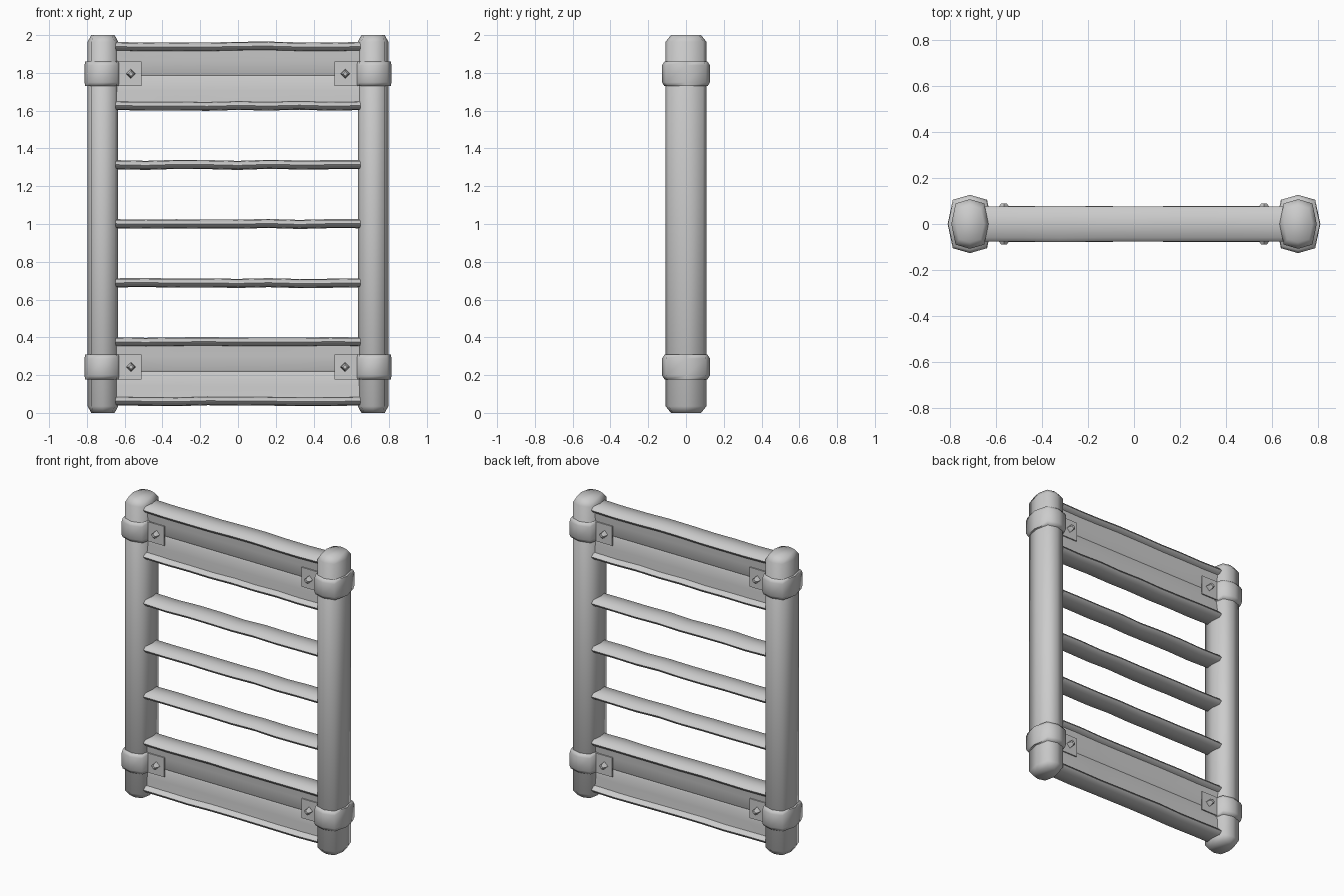
import bpy
import bmesh
import math
import random
from mathutils import Vector

random.seed(4)

if "Cube" in bpy.data.objects:
    bpy.data.objects.remove(bpy.data.objects["Cube"], do_unlink=True)

# Single plain grey for every part
GREY = (0.6, 0.6, 0.6, 1)
grey = bpy.data.materials.new("plain grey")
grey.use_nodes = True
grey.diffuse_color = GREY
grey.node_tree.nodes["Principled BSDF"].inputs["Base Color"].default_value = GREY


def finish(name, bm, angle):
    bmesh.ops.recalc_face_normals(bm, faces=bm.faces)
    mesh = bpy.data.meshes.new(name)
    bm.to_mesh(mesh)
    bm.free()
    obj = bpy.data.objects.new(name, mesh)
    bpy.context.collection.objects.link(obj)
    mesh.materials.append(grey)
    bpy.ops.object.select_all(action='DESELECT')
    obj.select_set(True)
    bpy.context.view_layer.objects.active = obj
    bpy.ops.object.shade_smooth_by_angle(angle=math.radians(angle))
    return obj


def loft(name, rings, angle=65):
    """Skin a row of closed rings and cap both ends."""
    bm = bmesh.new()
    rows = [[bm.verts.new(p) for p in ring] for ring in rings]
    for a, b in zip(rows, rows[1:]):
        for i in range(len(a)):
            j = (i + 1) % len(a)
            bm.faces.new((a[i], a[j], b[j], b[i]))
    bm.faces.new(rows[0])
    bm.faces.new(rows[-1])
    return finish(name, bm, angle)


def octagon(a, b):
    """Squarish eight-sided outline with its points on the axes."""
    u, v = a * 0.77, b * 0.83
    return [(a, 0), (u, v), (0, b), (-u, v), (-a, 0), (-u, -v), (0, -b), (u, -v)]


def upright(name, x, a, b, levels, angle=65):
    """Vertical octagonal part; levels hold (z, x scale, y scale)."""
    rings = [[(x + p * sx, q * sy, z) for p, q in octagon(a, b)]
             for z, sx, sy in levels]
    return loft(name, rings, angle)


def box(name, size, centre):
    bm = bmesh.new()
    bmesh.ops.create_cube(bm, size=1)
    for v in bm.verts:
        v.co = Vector(c * s for c, s in zip(v.co, size)) + Vector(centre)
    return finish(name, bm, 30)


POST_X = 0.715
BAND_Z = (0.243, 1.795)

for side, s in (("left", 1), ("right", -1)):
    # Posts with chamfered ends
    upright(side + "_post", s * POST_X, 0.081, 0.108,
            [(0, 0.76, 0.74), (0.035, 1, 1), (1.965, 1, 1), (2, 0.76, 0.74)])

    for level, z in zip(("lower", "upper"), BAND_Z):
        part = level + "_" + side
        # Metal band around the post
        upright(part + "_band", s * POST_X, 0.097, 0.127,
                [(z - 0.065, 0.98, 0.9), (z - 0.045, 1, 1),
                 (z + 0.045, 1, 1), (z + 0.065, 0.98, 0.9)])
        # Bracket tabs and bolts on both faces
        for face, f in (("front", -1), ("back", 1)):
            box(part + "_" + face + "_tab", (0.18, 0.008, 0.13),
                (s * 0.6, f * 0.05, z))
            rings = []
            for y, r in ((0.048, 0.026), (0.076, 0.022), (0.09, 0.012)):
                rings.append([(s * 0.567 + r * math.cos(k * math.pi / 2), f * y,
                               z + r * math.sin(k * math.pi / 2)) for k in range(4)])
            loft(part + "_" + face + "_bolt", rings, 30)

# Flat rounded rungs, slightly warped along their length
STEPS = 8
for n in range(7):
    z0 = 0.063 + n * 0.3128
    rings = []
    for i in range(STEPS + 1):
        x = -0.65 + 1.3 * i / STEPS
        warp = 0 if i in (0, STEPS) else 1
        lift = warp * random.uniform(-0.004, 0.002)
        wide = 0.076 + warp * random.uniform(-0.002, 0.003)
        rings.append([(x, p, z0 + lift + q) for p, q in octagon(wide, 0.024)])
    loft("rung_" + str(n + 1), rings)

# Boards filling the end bays, hollowed towards a seam at mid height
for level, z in (("lower", 0.22), ("upper", 1.785)):
    rings = []
    for i in range(STEPS + 1):
        x = -0.65 + 1.3 * i / STEPS
        t = random.uniform(-0.004, 0.004)
        half = [(0.047, 0.155), (0.041 + t, 0.08), (0.036, 0.008), (0.032, 0)]
        front = half + [(y, -h) for y, h in half[-2::-1]]
        outline = [(-y, h) for y, h in front] + [(y, h) for y, h in front[::-1]]
        rings.append([(x, y, z + h) for y, h in outline])
    loft(level + "_board", rings, 30)
